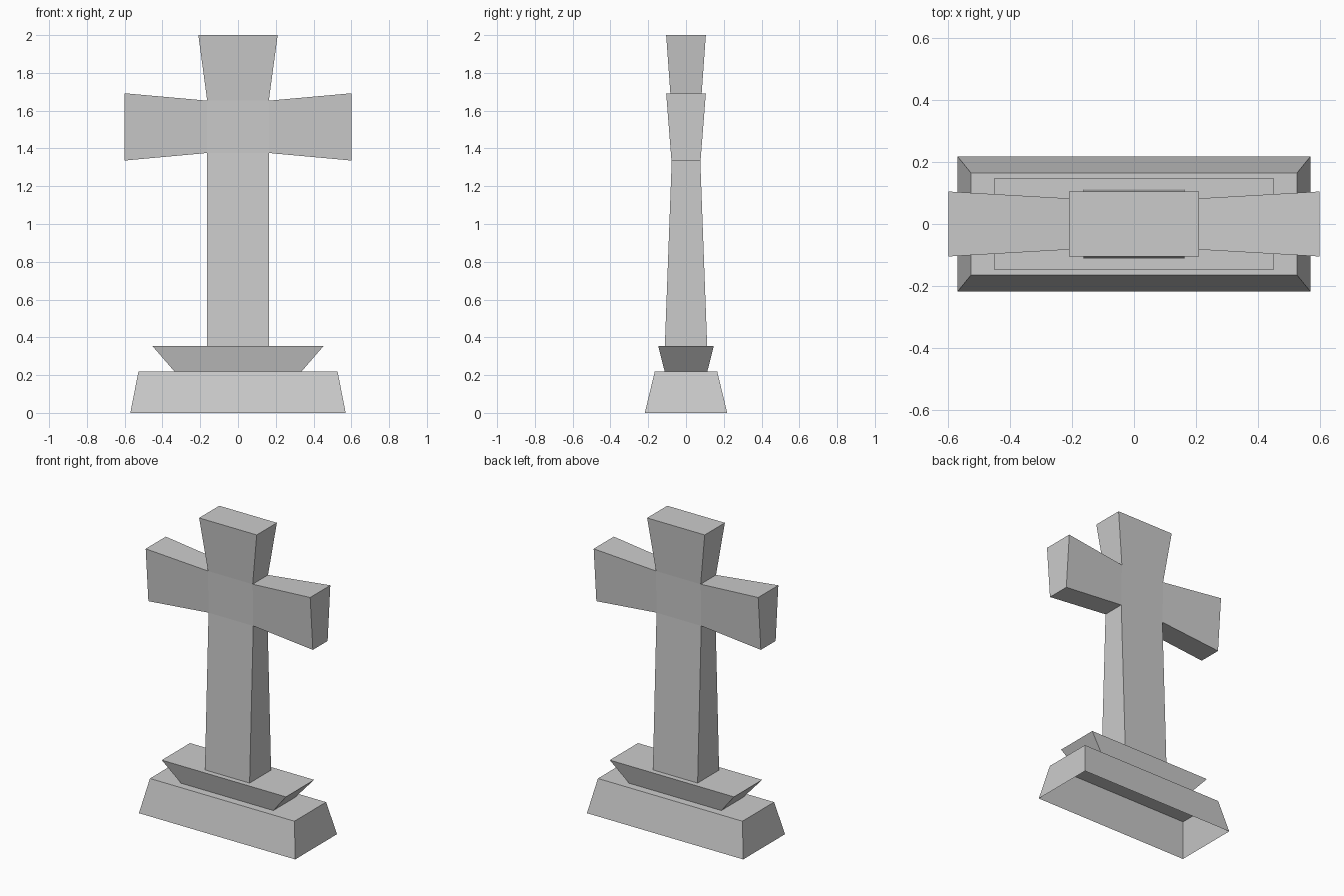
import bpy, bmesh

if "Cube" in bpy.data.objects:
    bpy.data.objects.remove(bpy.data.objects["Cube"])


def make_object(name, bm):
    bmesh.ops.recalc_face_normals(bm, faces=bm.faces)
    mesh = bpy.data.meshes.new(name)
    bm.to_mesh(mesh)
    bm.free()
    obj = bpy.data.objects.new(name, mesh)
    bpy.context.collection.objects.link(obj)
    return obj


def tapered_block(name, z0, bottom, z1, top):
    """Four-sided block, open underneath; bottom/top are half sizes in x and y."""
    bm = bmesh.new()
    rings = []
    for z, (hx, hy) in ((z0, bottom), (z1, top)):
        rings.append([bm.verts.new((sx * hx, sy * hy, z))
                      for sx, sy in ((-1, -1), (1, -1), (1, 1), (-1, 1))])
    for i in range(4):
        j = (i + 1) % 4
        bm.faces.new((rings[0][i], rings[0][j], rings[1][j], rings[1][i]))
    bm.faces.new(rings[1])
    return make_object(name, bm)


# Plinth, hollow from below, and the flared slab on it
tapered_block("plinth", 0.0, (0.57, 0.218), 0.22, (0.527, 0.165))
tapered_block("flared_slab", 0.22, (0.337, 0.113), 0.354, (0.453, 0.147))

# Cross: right half of the outline as (x, z, half thickness), then mirrored
half = [
    (0.163, 0.354, 0.112),  # shaft foot
    (0.163, 1.376, 0.074),  # under the arm
    (0.60, 1.336, 0.077),   # arm end, lower
    (0.60, 1.692, 0.105),   # arm end, upper
    (0.163, 1.653, 0.08),   # above the arm
    (0.21, 2.0, 0.105),     # head
]
outline = half + [(-x, z, t) for x, z, t in reversed(half)]
# Panels of each broad side: shaft, centre, head, two arms
panels = [(0, 1, 10, 11), (1, 4, 7, 10), (4, 5, 6, 7), (1, 2, 3, 4), (7, 8, 9, 10)]

bm = bmesh.new()
front = [bm.verts.new((x, -t, z)) for x, z, t in outline]
back = [bm.verts.new((x, t, z)) for x, z, t in outline]
for side in (front, back):
    for panel in panels:
        bm.faces.new([side[i] for i in panel])
n = len(outline)
for i in range(n):
    j = (i + 1) % n
    bm.faces.new((front[i], front[j], back[j], back[i]))
make_object("cross", bm)
